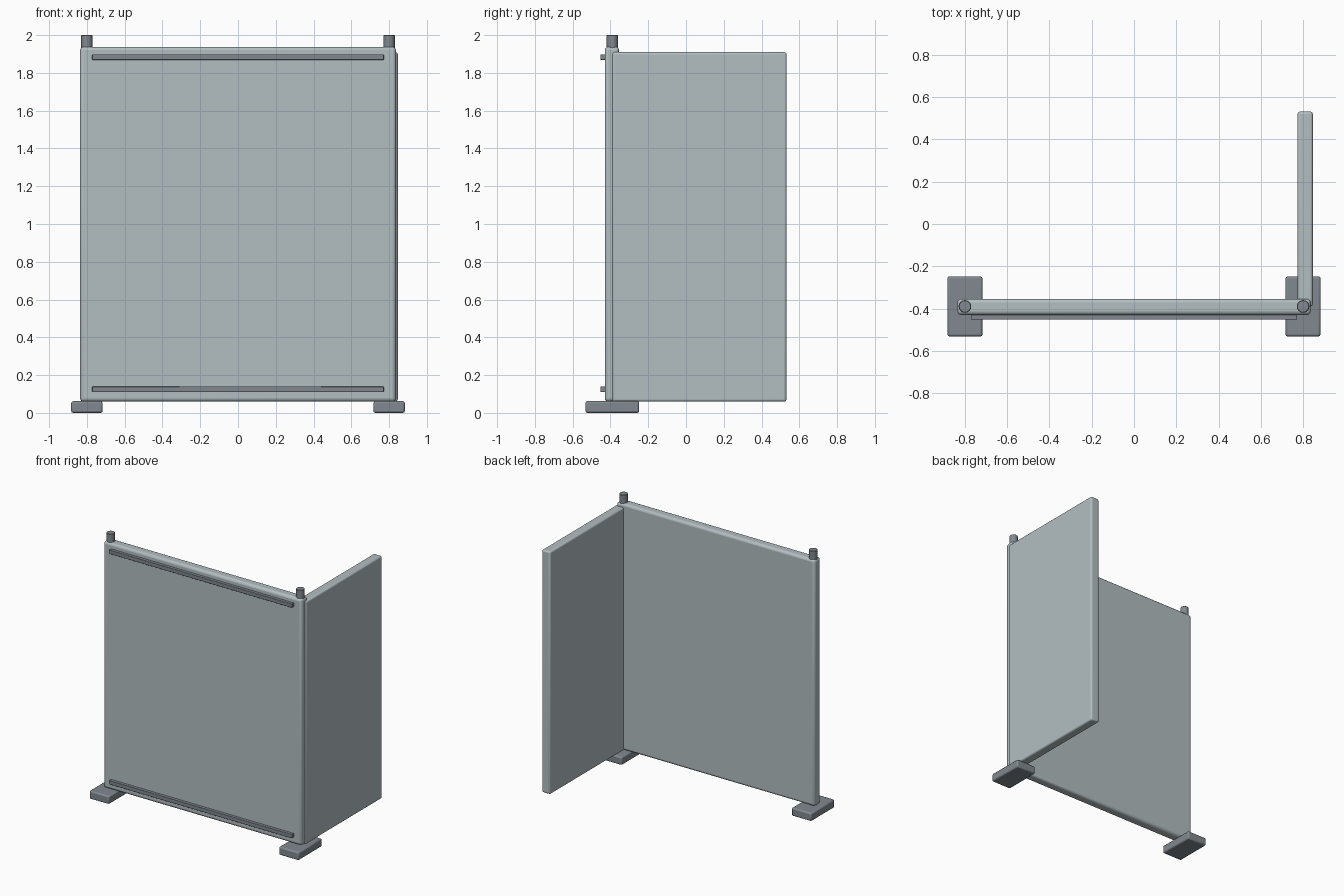
import bpy
import math

if "Cube" in bpy.data.objects:
    bpy.data.objects.remove(bpy.data.objects["Cube"])


def material(name, rgb):
    m = bpy.data.materials.new(name)
    m.diffuse_color = (*rgb, 1.0)
    m.use_nodes = True
    m.node_tree.nodes["Principled BSDF"].inputs["Base Color"].default_value = m.diffuse_color
    return m


panel_grey = material("light_grey_panel", (0.45, 0.515, 0.535))
frame_grey = material("dark_grey_metal", (0.22, 0.25, 0.28))


def finish(obj, name, mat, bevel, segments):
    obj.name = name
    obj.data.materials.append(mat)
    if bevel:
        mod = obj.modifiers.new("rounded_edges", 'BEVEL')
        mod.width = bevel
        mod.segments = segments
        mod.limit_method = 'ANGLE'
    bpy.ops.object.shade_smooth_by_angle(angle=math.radians(35))
    return obj


def box(name, low, high, mat, bevel=0.0, segments=2):
    """Rounded box between two opposite corners."""
    bpy.ops.mesh.primitive_cube_add(
        size=1, location=[(a + b) / 2 for a, b in zip(low, high)])
    obj = bpy.context.object
    obj.scale = [b - a for a, b in zip(low, high)]
    bpy.ops.object.transform_apply(location=False, rotation=False, scale=True)
    return finish(obj, name, mat, bevel, segments)


AXIS_Y = -0.39   # centre line of the main panel, posts and feet

# Main panel and the side wing that meets it at the right end
box("main_panel", (-0.836, -0.43, 0.06), (0.836, -0.354, 1.938), panel_grey, 0.018, 3)
box("side_wing", (0.774, AXIS_Y, 0.06), (0.846, 0.532, 1.91), panel_grey, 0.012, 3)

# Horizontal rails on the front face
for name, z in (("lower_rail", 0.125), ("upper_rail", 1.883)):
    box(name, (-0.772, -0.453, z - 0.015), (0.772, -0.425, z + 0.015), frame_grey, 0.003)

# Foot and post at each end
for side, x in (("left", -0.8), ("right", 0.8)):
    box(side + "_foot", (x - 0.083, -0.532, 0.0), (x + 0.083, -0.248, 0.062),
        frame_grey, 0.01)
    bpy.ops.mesh.primitive_cylinder_add(
        vertices=16, radius=0.03, depth=1.96, location=(x, AXIS_Y, 1.02))
    finish(bpy.context.object, side + "_post", frame_grey, 0.003, 1)
